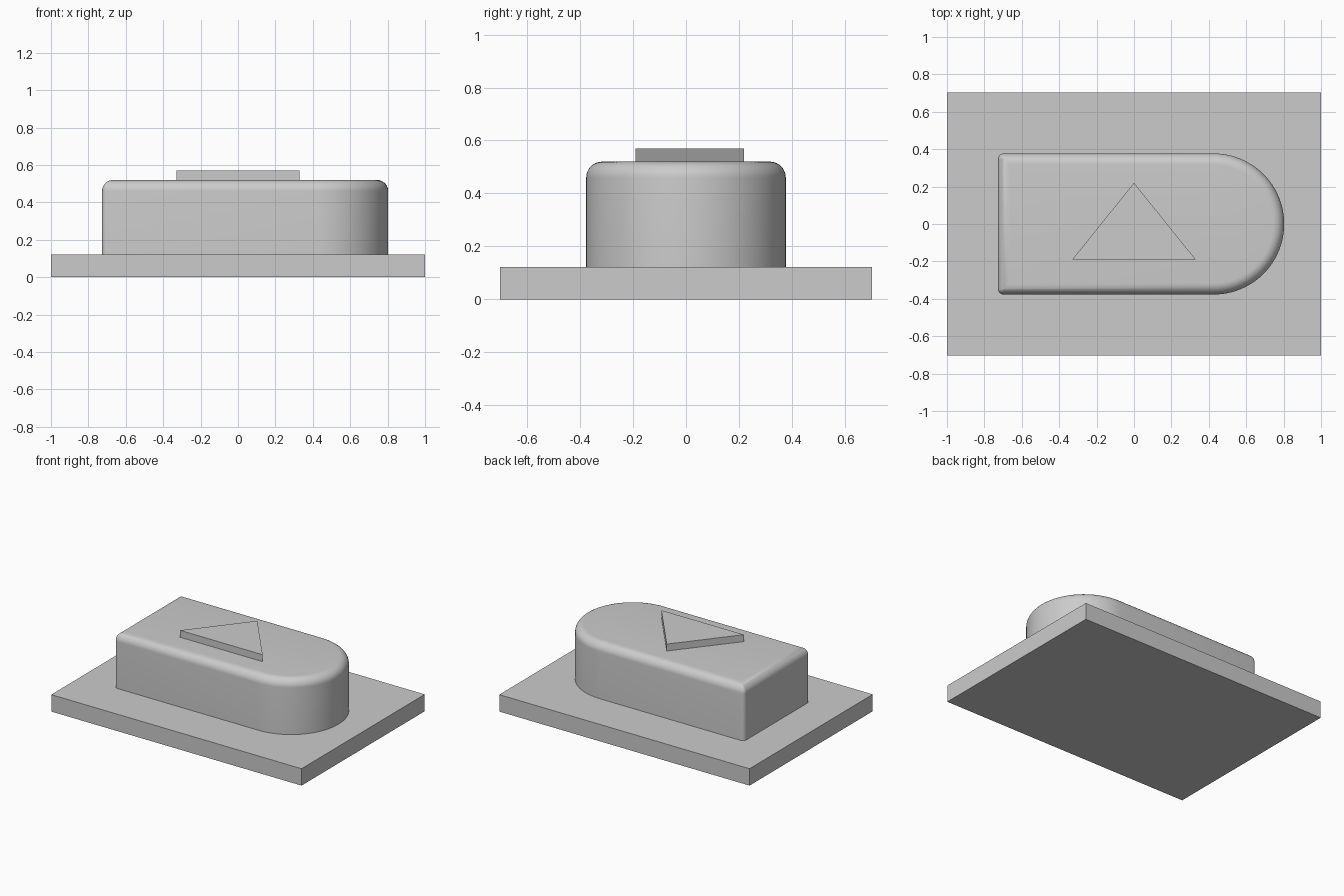
import bpy
import bmesh
from math import sin, cos, pi, radians

cube = bpy.data.objects.get("Cube")
if cube:
    bpy.data.objects.remove(cube, do_unlink=True)

grey = bpy.data.materials.new("light grey")
grey.use_nodes = True
grey.diffuse_color = (0.6, 0.6, 0.6, 1)
grey.node_tree.nodes["Principled BSDF"].inputs["Base Color"].default_value = grey.diffuse_color


def loft(name, rings):
    """Solid from matching closed outlines, capped at both ends."""
    bm = bmesh.new()
    loops = [[bm.verts.new(p) for p in ring] for ring in rings]
    n = len(loops[0])
    for low, high in zip(loops, loops[1:]):
        for i in range(n):
            j = (i + 1) % n
            bm.faces.new((low[i], low[j], high[j], high[i]))
    bm.faces.new(loops[0][::-1])
    bm.faces.new(loops[-1])
    bmesh.ops.remove_doubles(bm, verts=bm.verts, dist=0.0002)
    bmesh.ops.recalc_face_normals(bm, faces=bm.faces)
    mesh = bpy.data.meshes.new(name)
    bm.to_mesh(mesh)
    bm.free()
    mesh.materials.append(grey)
    obj = bpy.data.objects.new(name, mesh)
    bpy.context.collection.objects.link(obj)
    return obj


def prism(name, outline, bottom, top):
    return loft(name, [[(x, y, z) for x, y in outline] for z in (bottom, top)])


def arc(cx, cy, radius, start, end, steps):
    angles = [start + (end - start) * i / steps for i in range(steps + 1)]
    return [(cx + radius * cos(a), cy + radius * sin(a)) for a in angles]


LEFT, NOSE, HALF = -0.727, 0.426, 0.377
CORNER, FILLET = 0.03, 0.06
BASE_TOP, BODY_TOP = 0.122, 0.52


def body_ring(inset, z):
    """Round-nosed outline, shrunk by inset."""
    r = max(CORNER - inset, 0)
    x, y = LEFT + inset + r, HALF - inset - r
    outline = arc(NOSE, 0, HALF - inset, -pi / 2, pi / 2, 48)
    outline += arc(x, y, r, pi / 2, pi, 6)
    outline += arc(x, -y, r, pi, 1.5 * pi, 6)
    return [(px, py, z) for px, py in outline]


# Rectangular base slab
prism("base_plate", [(-1, -0.703), (1, -0.703), (1, 0.703), (-1, 0.703)], 0, BASE_TOP)

# Round-nosed block with a filleted top edge
rings = [body_ring(0, BASE_TOP)]
for i in range(11):
    a = i / 10 * pi / 2
    rings.append(body_ring(FILLET * (1 - cos(a)), BODY_TOP - FILLET * (1 - sin(a))))
body = loft("rounded_block", rings)

# Raised triangle
prism("triangle_plate", [(-0.33, -0.19), (0.33, -0.19), (0, 0.22)], BODY_TOP, 0.57)

# Smooth the block only
bpy.ops.object.select_all(action="DESELECT")
body.select_set(True)
bpy.context.view_layer.objects.active = body
bpy.ops.object.shade_smooth_by_angle(angle=radians(30))
